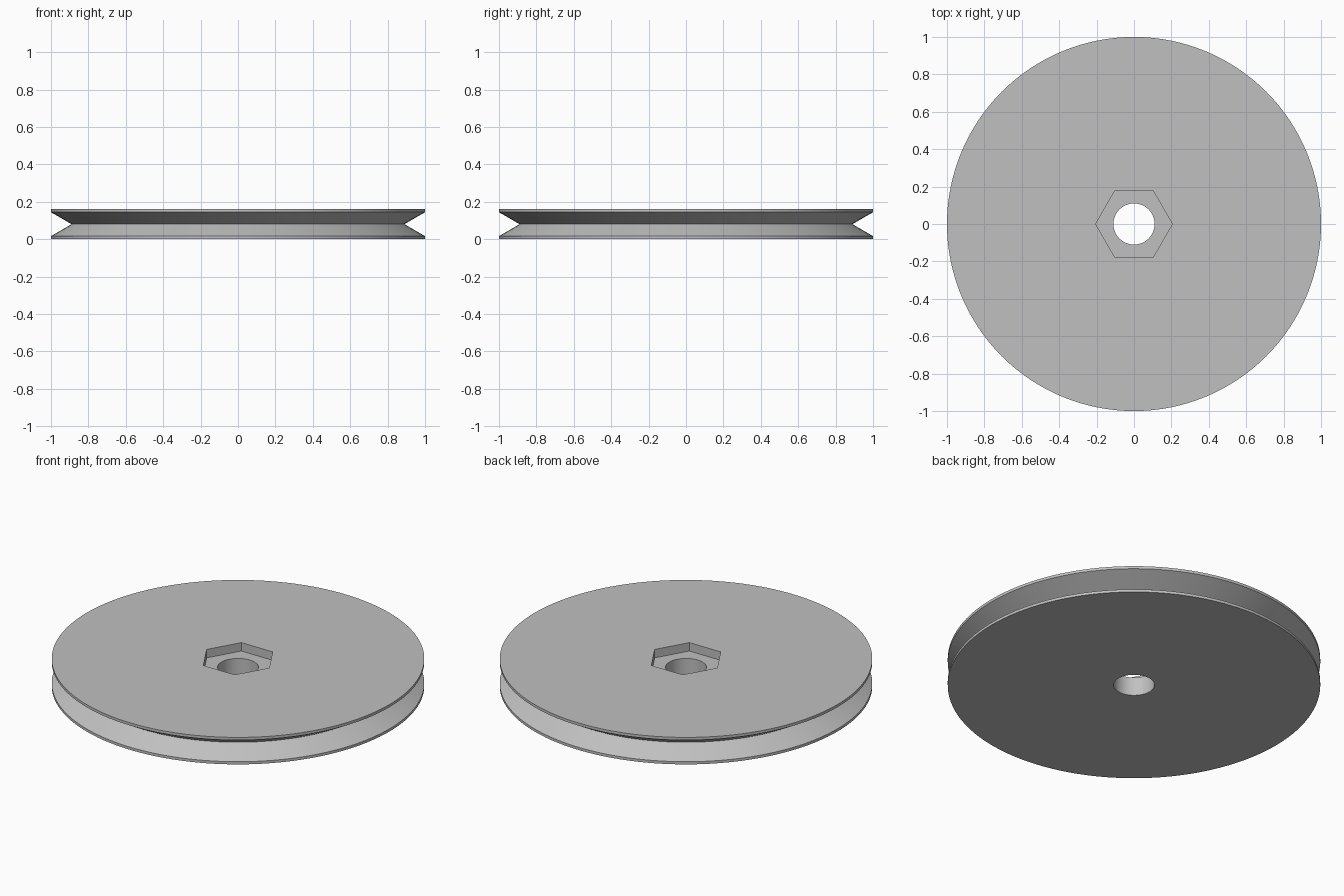
import bpy
import bmesh
import math
from mathutils import Matrix

if "Cube" in bpy.data.objects:
    bpy.data.objects.remove(bpy.data.objects["Cube"], do_unlink=True)

HEIGHT = 0.16
RIM = 0.016          # thickness of each rim edge
RADIUS = 1.0
GROOVE_RADIUS = 0.89
BORE_RADIUS = 0.11
POCKET_RADIUS = 0.205
POCKET_DEPTH = 0.05
SEGMENTS = 128


def new_object(name, bm):
    bmesh.ops.recalc_face_normals(bm, faces=bm.faces)
    mesh = bpy.data.meshes.new(name)
    bm.to_mesh(mesh)
    bm.free()
    obj = bpy.data.objects.new(name, mesh)
    bpy.context.collection.objects.link(obj)
    return obj


def lathe(name, profile):
    """Revolve a closed (radius, height) profile around the z axis."""
    bm = bmesh.new()
    rings = []
    for i in range(SEGMENTS):
        a = math.tau * i / SEGMENTS
        rings.append([bm.verts.new((r * math.cos(a), r * math.sin(a), z)) for r, z in profile])
    for i, ring in enumerate(rings):
        following = rings[(i + 1) % SEGMENTS]
        for j in range(len(profile)):
            k = (j + 1) % len(profile)
            bm.faces.new((ring[j], following[j], following[k], ring[k]))
    return new_object(name, bm)


# Grey metal
grey = bpy.data.materials.new("grey_metal")
grey.use_nodes = True
colour = (0.53, 0.53, 0.53, 1.0)
grey.diffuse_color = colour
grey.node_tree.nodes["Principled BSDF"].inputs["Base Color"].default_value = colour

# Wheel with a V groove around the edge and a bore through the middle
wheel = lathe("pulley_wheel", [
    (BORE_RADIUS, 0),
    (RADIUS, 0),
    (RADIUS, RIM),
    (GROOVE_RADIUS, HEIGHT / 2),
    (RADIUS, HEIGHT - RIM),
    (RADIUS, HEIGHT),
    (BORE_RADIUS, HEIGHT),
])
wheel.data.materials.append(grey)

# Hexagonal nut pocket sunk into the top, corners on the x axis
bm = bmesh.new()
bmesh.ops.create_cone(bm, cap_ends=True, segments=6, radius1=POCKET_RADIUS,
                      radius2=POCKET_RADIUS, depth=2 * POCKET_DEPTH)
corner = bm.verts[:][0].co
turn = -math.atan2(corner.y, corner.x)
bmesh.ops.transform(bm, verts=bm.verts,
                    matrix=Matrix.Translation((0, 0, HEIGHT)) @ Matrix.Rotation(turn, 4, "Z"))
cutter = new_object("pocket_cutter", bm)
cutter.data.materials.append(grey)
cutter.hide_render = True

cut = wheel.modifiers.new("nut_pocket", "BOOLEAN")
cut.operation = "DIFFERENCE"
cut.solver = "EXACT"
cut.object = cutter

bpy.ops.object.select_all(action="DESELECT")
wheel.select_set(True)
bpy.context.view_layer.objects.active = wheel
bpy.ops.object.modifier_apply(modifier=cut.name)
bpy.data.objects.remove(cutter, do_unlink=True)
bpy.ops.object.shade_smooth_by_angle(angle=math.radians(25))
